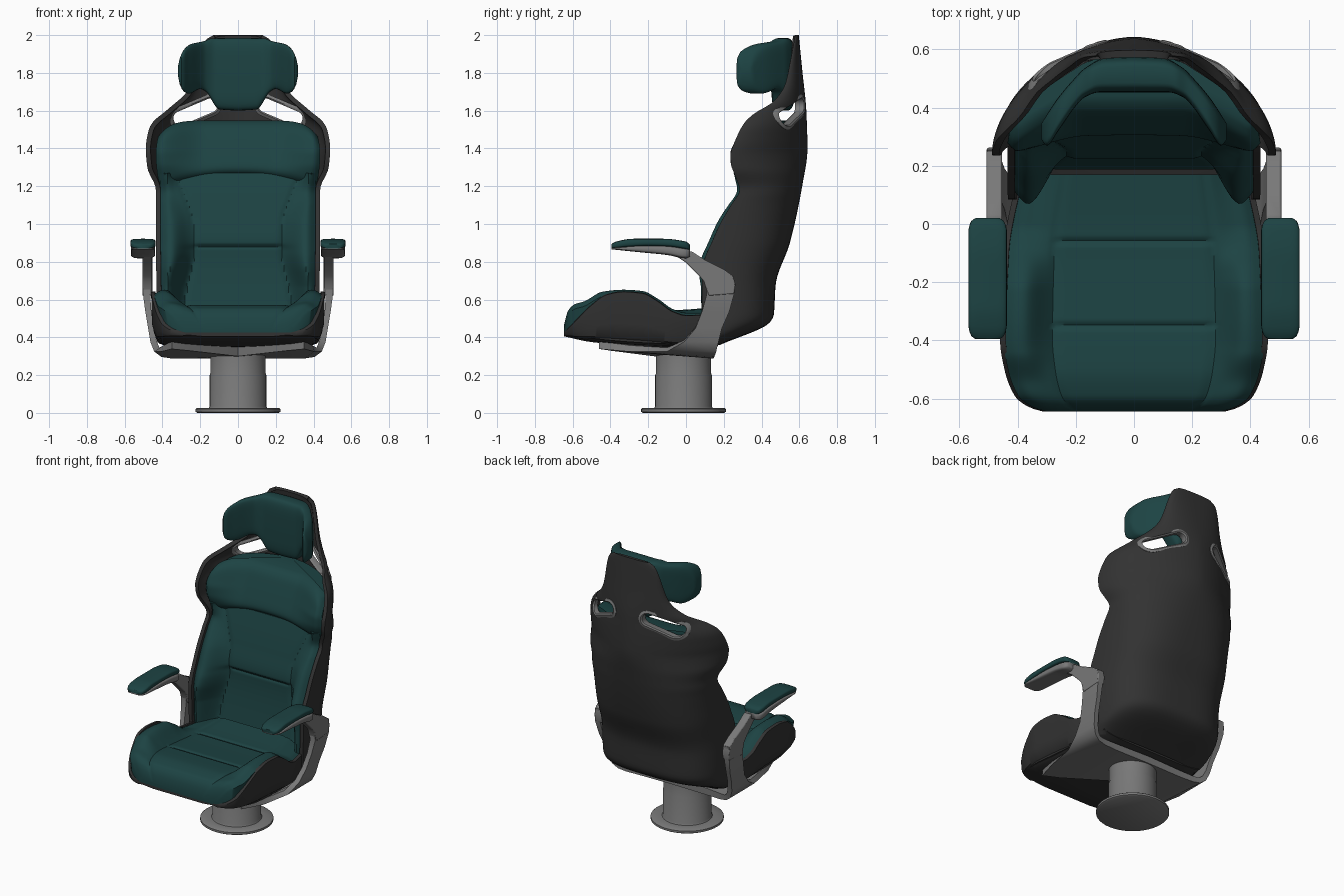
import bpy, bmesh, math
from math import sin, cos, pi, exp, hypot

if "Cube" in bpy.data.objects:
    bpy.data.objects.remove(bpy.data.objects["Cube"])


def material(name, rgb):
    m = bpy.data.materials.new(name)
    m.diffuse_color = (*rgb, 1)
    m.use_nodes = True
    m.node_tree.nodes["Principled BSDF"].inputs["Base Color"].default_value = m.diffuse_color
    return m


TEAL = material("teal upholstery", (0.012, 0.056, 0.056))
DARK = material("charcoal shell", (0.032, 0.032, 0.032))
GREY = material("grey metal", (0.19, 0.19, 0.19))


def curve(*pts):
    """Smooth interpolation without overshoot through (x, y) points."""
    xs, ys = zip(*pts)
    d = [(ys[i + 1] - ys[i]) / (xs[i + 1] - xs[i]) for i in range(len(xs) - 1)]
    m = [d[0]] + [2 * a * b / (a + b) if a * b > 0 else 0 for a, b in zip(d, d[1:])] + [d[-1]]

    def f(x):
        x = min(max(x, xs[0]), xs[-1])
        i = max(k for k in range(len(d)) if xs[k] <= x)
        h = xs[i + 1] - xs[i]
        t = (x - xs[i]) / h
        return (ys[i] * (1 + 2 * t) * (1 - t) ** 2 + ys[i + 1] * t * t * (3 - 2 * t)
                + h * t * (1 - t) * (m[i] * (1 - t) - m[i + 1] * t))
    return f


def span(a, b, n):
    return [a + (b - a) * i / n for i in range(n + 1)]


def step(a, b, x):
    t = min(max((x - a) / (b - a), 0), 1)
    return t * t * (3 - 2 * t)


def loft(name, rings, mat, closed=True, loop=False, angle=40):
    bm = bmesh.new()
    vs = [[bm.verts.new(p) for p in r] for r in rings]
    n = len(rings[0])
    for i in range(len(vs) if loop else len(vs) - 1):
        a, b = vs[i], vs[(i + 1) % len(vs)]
        for j in range(n if closed else n - 1):
            k = (j + 1) % n
            bm.faces.new((a[j], a[k], b[k], b[j]))
    if closed:
        if not loop:
            bm.faces.new(vs[0])
            bm.faces.new(vs[-1])
        bmesh.ops.recalc_face_normals(bm, faces=bm.faces[:])
    me = bpy.data.meshes.new(name)
    bm.to_mesh(me)
    bm.free()
    me.materials.append(mat)
    ob = bpy.data.objects.new(name, me)
    bpy.context.collection.objects.link(ob)
    smooth(ob, angle)
    return ob


def smooth(ob, angle=40):
    bpy.ops.object.select_all(action='DESELECT')
    ob.select_set(True)
    bpy.context.view_layer.objects.active = ob
    bpy.ops.object.shade_smooth_by_angle(angle=math.radians(angle))


def sup(v, n):
    return math.copysign(abs(v) ** (2 / n), v)


def oval(n, count=28):
    """Unit superellipse points."""
    return [(sup(cos(2 * pi * i / count), n), sup(sin(2 * pi * i / count), n)) for i in range(count)]


# pedestal
prof = [(0.215, 0), (0.225, 0.006), (0.225, 0.02), (0.217, 0.026), (0.155, 0.026), (0.15, 0.035),
        (0.15, 0.2), (0.146, 0.21), (0.146, 0.34)]
loft("pedestal", [[(r * cos(2 * pi * i / 48), -0.013 + r * sin(2 * pi * i / 48), z) for i in range(48)]
                  for r, z in prof], GREY)

# back shell: half width, front edge, back line and squareness by height
bw = curve((0.36, 0.38), (0.42, 0.42), (0.6, 0.43), (1.0, 0.435), (1.18, 0.435), (1.3, 0.48), (1.4, 0.488),
           (1.5, 0.472), (1.54, 0.45), (1.6, 0.38), (1.7, 0.27), (1.76, 0.235), (1.94, 0.185), (1.98, 0.165), (2.0, 0.13))
bf = curve((0.36, 0.1), (0.55, 0.085), (0.75, 0.085), (0.82, 0.1), (0.9, 0.135), (1.0, 0.18), (1.1, 0.238),
           (1.18, 0.284), (1.25, 0.262), (1.32, 0.238), (1.37, 0.236), (1.42, 0.252), (1.53, 0.305),
           (1.58, 0.355), (1.65, 0.465), (1.74, 0.525), (1.85, 0.55), (2.0, 0.578))
bb = curve((0.36, 0.18), (0.48, 0.445), (0.52, 0.465), (0.68, 0.475), (0.9, 0.55), (1.2, 0.615),
           (1.4, 0.643), (1.6, 0.637), (1.8, 0.617), (2.0, 0.597))
bn = curve((0.36, 3.2), (0.8, 3), (1.2, 2.2), (1.4, 1.75), (1.6, 1.75), (1.8, 2.2), (2.0, 2.4))


def shell_y(x, z):
    n = bn(z)
    c = min(abs(x) / bw(z), 1)
    return bf(z) + (bb(z) - bf(z)) * (1 - c ** n) ** (1 / n)


rows = []
for z in span(0.36, 2.0, 82):
    w, f, b, n = bw(z), bf(z), bb(z), bn(z)
    rows.append([(w * sup(cos(t), n), f + (b - f) * abs(sin(t)) ** (2 / n), z) for t in span(0, pi, 48)])
shell = loft("back_shell", rows, DARK, closed=False)
sol = shell.modifiers.new("thickness", 'SOLIDIFY')
sol.thickness, sol.offset = 0.025, -1


# belt slots with grey rims
def slot(s, r):
    a, b = (0.305, 1.56), (0.145, 1.628)
    ang = math.atan2(b[1] - a[1], b[0] - a[0])
    out = []
    for (cx, cz), start in ((b, ang - pi / 2), (a, ang + pi / 2)):
        out += [(s * (cx + r * cos(start + t)), cz + r * sin(start + t)) for t in span(0, pi, 12)]
    return out


for s, side in ((1, "right"), (-1, "left")):
    mid = slot(s, 0.045)
    cut = loft("slot_cutter", [[(x, shell_y(x, z) + d, z) for x, z in mid] for d in (-0.13, 0.1)], DARK)
    cut.hide_render = True
    mod = shell.modifiers.new("slot", 'BOOLEAN')
    mod.operation, mod.object, mod.solver = 'DIFFERENCE', cut, 'EXACT'
    bpy.context.view_layer.objects.active = shell
    for m in [m.name for m in shell.modifiers]:
        bpy.ops.object.modifier_apply(modifier=m)
    bpy.data.objects.remove(cut)
    ringpts = []
    for (xi, zi), (xo, zo), (x, z) in zip(slot(s, 0.037), slot(s, 0.06), mid):
        yi, yo = shell_y(x, z), shell_y(xo, zo)
        ringpts.append([(xi, yi + 0.003, zi), (x, yi + 0.01, z), (xo, yo + 0.004, zo),
                        (xo, yo - 0.035, zo), (x, yi - 0.045, z), (xi, yi - 0.035, zi)])
    loft("slot_rim_" + side, ringpts, GREY, loop=True)
smooth(shell)

# lower back cushion with side bolsters
yc = curve((0.45, 0.17), (0.55, 0.2), (0.86, 0.235), (0.9, 0.225), (1.05, 0.255), (1.3, 0.325), (1.55, 0.42))
inner = curve((0.5, 0.72), (0.65, 0.66), (0.85, 0.56), (1.0, 0.57), (1.15, 0.68), (1.25, 0.78))
us = span(-1, 1, 64)
rows = []
for z in span(0.5, 1.27, 96):
    W, ui = min(0.412, bw(z) - 0.022), inner(z)
    front = []
    for u in us:
        a = abs(u)
        y = yc(z) + (bf(z) - 0.018 - yc(z)) * step(ui, min(ui + 0.3, 0.95), a) + 0.06 * step(0.88, 1.06, a)
        y += 0.012 * exp(-((z - 0.88) / 0.009) ** 2) * (1 - step(0.48, 0.6, a))
        y += 0.008 * exp(-((a - ui) / 0.03) ** 2)
        front.append((u * W, y, z))
    back = [(x * 0.97, max(y + 0.03, shell_y(x, z) - 0.045), z) for x, y, z in reversed(front)]
    rows.append(front + back)
loft("lower_back_cushion", rows, TEAL)

# upper back cushion with shoulder wings
rows = []
for v in span(0, 1, 30):
    front = []
    for u in us:
        a = abs(u)
        z0, z1 = 1.262 - 0.085 * a ** 2.5, 1.548 - 0.085 * a ** 7
        z = z0 + (z1 - z0) * v
        W = 0.437 - 0.03 * (1 - v) ** 3 - 0.015 * v ** 6
        y = yc(z) - 0.025 + (bf(z) + 0.012 - yc(z) + 0.025) * step(0.4, 0.98, a)
        y += 0.045 * abs(2 * v - 1) ** 7 + 0.04 * step(0.92, 1.04, a)
        front.append((u * W, y, z))
    back = [(x * 0.98, max(y + 0.03, shell_y(x, z) - 0.05), z) for x, y, z in reversed(front)]
    rows.append(front + back)
loft("upper_back_cushion", rows, TEAL)

# headrest with side wings
hf = curve((0, 0.452), (0.12, 0.452), (0.17, 0.435), (0.2, 0.405), (0.26, 0.32), (0.3, 0.268), (0.318, 0.29))
hb = curve((0, 0.575), (0.1, 0.57), (0.17, 0.535), (0.2, 0.505), (0.26, 0.435), (0.3, 0.375), (0.318, 0.345))
h0 = curve((0, 1.6), (0.1, 1.607), (0.17, 1.7), (0.2, 1.715), (0.26, 1.69), (0.285, 1.7), (0.307, 1.735), (0.318, 1.785))
h1 = curve((0, 1.985), (0.14, 1.983), (0.18, 1.968), (0.25, 1.952), (0.285, 1.925), (0.307, 1.88), (0.318, 1.835))
rows = []
for x in span(-0.318, 0.318, 64):
    f, b, l, h = (g(abs(x)) for g in (hf, hb, h0, h1))
    rows.append([(x, (f + b) / 2 + (b - f) / 2 * p, (l + h) / 2 + (h - l) / 2 * q) for p, q in oval(4.5, 36)])
loft("headrest", rows, TEAL, angle=60)

# seat shell and seat cushion, lofted front to back
sw = curve((-0.645, 0.31), (-0.63, 0.36), (-0.59, 0.41), (-0.5, 0.445), (-0.4, 0.46), (-0.1, 0.45), (0.17, 0.4))
zbot = curve((-0.645, 0.405), (-0.5, 0.375), (-0.2, 0.35), (0.1, 0.342), (0.17, 0.355))
zbol = curve((-0.645, 0.47), (-0.625, 0.54), (-0.59, 0.575), (-0.54, 0.59), (-0.44, 0.642), (-0.33, 0.652),
             (-0.23, 0.645), (-0.15, 0.605), (-0.07, 0.55), (0, 0.53), (0.2, 0.53))
ztop = curve((-0.645, 0.425), (-0.6, 0.47), (-0.5, 0.57), (-0.42, 0.625), (-0.33, 0.64), (-0.23, 0.632),
             (-0.15, 0.59), (-0.07, 0.535), (0, 0.515), (0.2, 0.52))
zmid = curve((-0.645, 0.455), (-0.63, 0.515), (-0.59, 0.555), (-0.5, 0.572), (-0.35, 0.562), (-0.06, 0.545),
             (0.2, 0.565))
shell_rows, cushion_rows = [], []
for y in span(-0.645, 0.17, 90):
    W, zb, zt = sw(y), zbot(y), ztop(y)
    half = [(0.6 * W, zb), (0.86 * W, zb + 0.008), (0.95 * W, zb + 0.03 * (zt - zb) / 0.2), (0.99 * W, zb + 0.4 * (zt - zb)),
            (W, zt), (W - 0.02, zt + 0.004), (W - 0.035, zb + 0.02), (0.5 * W, zb + 0.02)]
    shell_rows.append([(x, y, z) for x, z in half] + [(-x, y, z) for x, z in reversed(half)])
    C = W - 0.012
    top = []
    for u in us:
        a = abs(u)
        z = zmid(y) + (zbol(y) - zmid(y)) * step(0.6, 0.86, a) - 0.035 * step(0.88, 1.06, a)
        z -= 0.01 * (exp(-((y + 0.35) / 0.01) ** 2) + exp(-((y + 0.06) / 0.01) ** 2)) * (1 - step(0.56, 0.66, a))
        z -= 0.007 * exp(-((a - 0.62) / 0.03) ** 2)
        top.append((u * C, y, z))
    low = zb + 0.3 * (zt - zb)
    cushion_rows.append(top + [(C * 0.95, y, low), (C * 0.8, y, zb + 0.014), (-C * 0.8, y, zb + 0.014), (-C * 0.95, y, low)])
loft("seat_shell", shell_rows, DARK)
loft("seat_cushion", cushion_rows, TEAL)

# bracket under the seat rising on both sides: x, z, front y, back y, thickness
path = [(0.0, 0.315, -0.17, 0.14, 0.05), (0.26, 0.31, -0.4, 0.14, 0.045), (0.35, 0.308, -0.46, 0.145, 0.04),
        (0.4, 0.313, -0.3, 0.15, 0.035), (0.43, 0.335, -0.1, 0.16, 0.034), (0.448, 0.38, -0.01, 0.172, 0.033),
        (0.46, 0.45, 0.05, 0.19, 0.032), (0.475, 0.54, 0.085, 0.23, 0.032), (0.484, 0.63, 0.11, 0.255, 0.038),
        (0.484, 0.72, 0.1, 0.255, 0.038)]
path = [(-x, *r) for x, *r in reversed(path[1:])] + path
rows = []
for i, (x, z, y0, y1, t) in enumerate(path):
    a, b = path[max(i - 1, 0)], path[min(i + 1, len(path) - 1)]
    dx, dz = b[0] - a[0], b[1] - a[1]
    l = hypot(dx, dz)
    nx, nz = -dz / l * t / 2, dx / l * t / 2
    lift = max(0, -0.1 - y0) * 0.14
    rows.append([(x + nx, y0, z + nz + lift), (x + nx, y1, z + nz),
                 (x - nx, y1, z - nz), (x - nx, y0, z - nz + lift)])
loft("seat_bracket", rows, GREY, angle=50)

# arm supports and armrests
arm = [(0.105, 0.66), (0.12, 0.62), (0.255, 0.63), (0.262, 0.68), (0.25, 0.725), (0.2, 0.76), (0.1, 0.81),
       (0.03, 0.855), (-0.09, 0.86), (-0.06, 0.835), (0.0, 0.795), (0.07, 0.725), (0.095, 0.695)]
pw = curve((-0.395, 0.042), (-0.385, 0.056), (-0.35, 0.066), (-0.02, 0.066), (0.01, 0.056), (0.02, 0.042))
pt = curve((-0.395, 0.892), (-0.37, 0.905), (-0.28, 0.92), (-0.12, 0.92), (0.0, 0.905), (0.02, 0.89))
pm = curve((-0.395, 0.872), (-0.2, 0.885), (-0.1, 0.882), (0.02, 0.865))
pb = curve((-0.395, 0.868), (-0.25, 0.853), (-0.1, 0.838), (0.0, 0.82), (0.02, 0.83))
ys = [-0.395, -0.391, -0.385, -0.37] + span(-0.35, -0.02, 16) + [0.0, 0.01, 0.016, 0.02]
for s, side in ((1, "right"), (-1, "left")):
    ob = loft("arm_support_" + side, [[(s * x, y, z) for y, z in arm] for x in (0.453, 0.506)], GREY, angle=35)
    bev = ob.modifiers.new("bevel", 'BEVEL')
    bev.width, bev.segments = 0.006, 2
    for name, lo, hi, k, mat in (("armrest_pad_", pm, pt, 1, TEAL), ("armrest_base_", pb, pm, 0.97, GREY)):
        rows = [[(s * (0.503 + k * pw(y) * p), y, (lo(y) + hi(y)) / 2 + ((hi(y) - lo(y)) / 2 + 0.002) * q)
                 for p, q in oval(4)] for y in ys]
        loft(name + side, rows, mat, angle=60)
